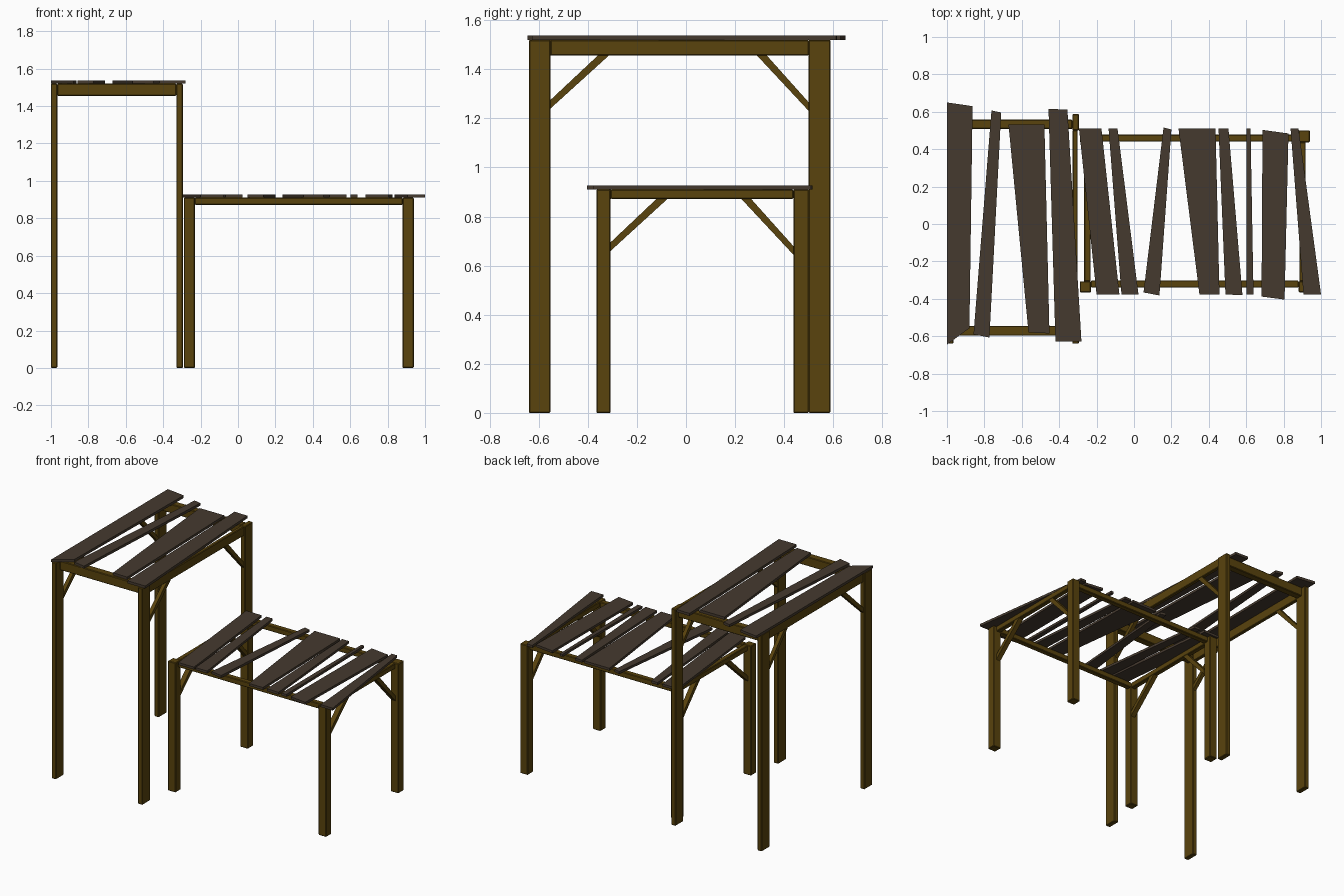
import bpy, bmesh

if "Cube" in bpy.data.objects:
    bpy.data.objects.remove(bpy.data.objects["Cube"])

def material(name, col):
    m = bpy.data.materials.new(name)
    m.diffuse_color = (*col, 1)
    m.use_nodes = True
    m.node_tree.nodes["Principled BSDF"].inputs["Base Color"].default_value = m.diffuse_color
    return m

FRAME = material("frame_wood", (0.10, 0.056, 0.004))
PLANK = material("plank_wood", (0.06, 0.042, 0.028))

def prism(name, pts, offset, mat, bevel=0.0):
    """Extrude a flat polygon of 3D points along an offset vector."""
    bm = bmesh.new()
    face = bm.faces.new([bm.verts.new(p) for p in pts])
    new = bmesh.ops.extrude_face_region(bm, geom=[face])["geom"]
    bmesh.ops.translate(bm, vec=offset, verts=[g for g in new if isinstance(g, bmesh.types.BMVert)])
    bmesh.ops.recalc_face_normals(bm, faces=bm.faces)
    me = bpy.data.meshes.new(name)
    bm.to_mesh(me)
    bm.free()
    me.materials.append(mat)
    ob = bpy.data.objects.new(name, me)
    bpy.context.collection.objects.link(ob)
    if bevel:
        b = ob.modifiers.new("edge", 'BEVEL')
        b.width, b.segments = bevel, 1
    return ob

def box(name, x, y, z):
    pts = [(x[0], y[0], z[0]), (x[1], y[0], z[0]), (x[1], y[1], z[0]), (x[0], y[1], z[0])]
    return prism(name, pts, (0, 0, z[1] - z[0]), FRAME, 0.004)

def table(name, xs, ys, top, rail_z, cross_ys, side_xs, braces):
    # legs in the four corners
    for i, x in enumerate(xs):
        for j, y in enumerate(ys):
            box(f"{name}_leg_{i}{j}", x, y, (0, top))
    # front and back rails
    for i, y in enumerate(cross_ys):
        box(f"{name}_cross_rail_{i}", (xs[0][1], xs[1][0]), y, (rail_z, top))
    for i, x in enumerate(side_xs):
        # side rails
        box(f"{name}_side_rail_{i}", x, (ys[0][1], ys[1][0]), (rail_z, top))
        # diagonal braces, cut flush with leg and rail
        for j, (yl, zl, ya, yb) in enumerate(braces):
            pts = [(x[0], yl, zl), (x[0], yb, rail_z), (x[0], ya, rail_z), (x[0], yl, zl + 0.035)]
            prism(f"{name}_brace_{i}{j}", pts, (x[1] - x[0], 0, 0), FRAME)

table("tall_table", [(-1.0, -0.966), (-0.33, -0.295)], [(-0.64, -0.552), (0.5, 0.588)],
      1.52, 1.455, [(-0.597, -0.545), (0.508, 0.558)], [(-0.993, -0.967), (-0.328, -0.302)],
      [(-0.552, 1.24, -0.36, -0.315), (0.5, 1.23, 0.33, 0.29)])
table("low_table", [(-0.29, -0.23), (0.88, 0.94)], [(-0.365, -0.307), (0.437, 0.5)],
      0.91, 0.872, [(-0.34, -0.302), (0.44, 0.478)], [(-0.266, -0.232), (0.884, 0.918)],
      [(-0.307, 0.66, -0.12, -0.075), (0.437, 0.645, 0.265, 0.225)])

# crooked planks: back-left, back-right, front-right, front-left corners
TALL = [(-1, .65, -.863, .63, -.88, -.557, -1, -.645),
        (-.762, .607, -.71, .596, -.773, -.607, -.858, -.59),
        (-.671, .532, -.479, .532, -.452, -.585, -.564, -.58),
        (-.457, .615, -.356, .612, -.281, -.628, -.42, -.628)]
LOW = [(-.294, .51, -.174, .51, -.078, -.377, -.2, -.377),
       (-.136, .51, -.088, .51, .024, -.377, -.067, -.377),
       (.158, .516, .2, .505, .136, -.382, .051, -.366),
       (.238, .51, .436, .51, .457, -.377, .35, -.377),
       (.452, .51, .505, .51, .58, -.38, .489, -.377),
       (.602, .51, .623, .51, .639, -.377, .602, -.377),
       (.687, .503, .826, .484, .805, -.404, .682, -.388),
       (.837, .51, .88, .51, 1.0, -.377, .906, -.377)]
for name, planks, z, t in (("tall_plank", TALL, 1.52, 0.018), ("low_plank", LOW, 0.91, 0.017)):
    for i, p in enumerate(planks):
        prism(f"{name}_{i}", [(p[k], p[k + 1], z) for k in (0, 2, 4, 6)], (0, 0, t), PLANK)
